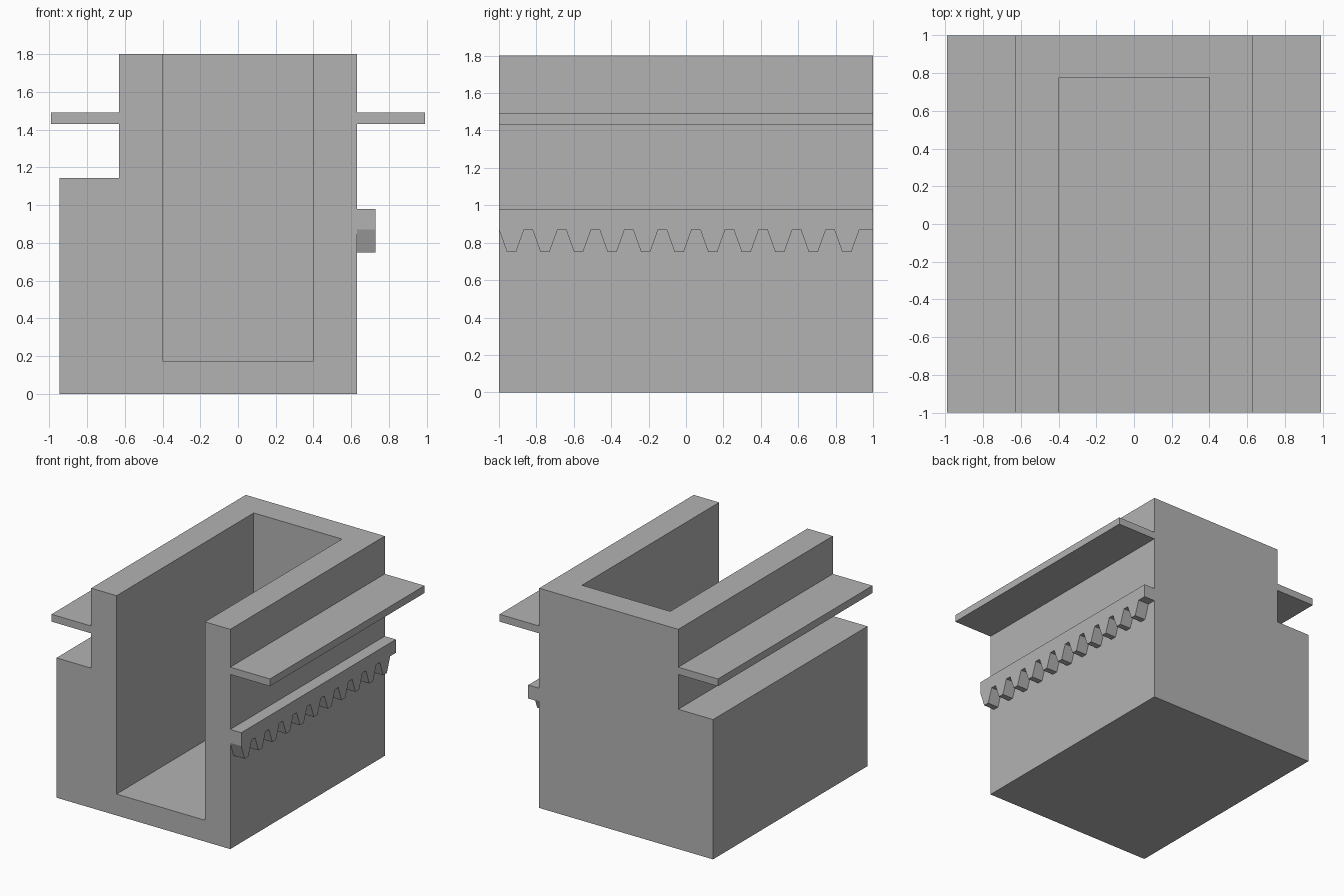
import bpy
import bmesh
from mathutils import Vector

if "Cube" in bpy.data.objects:
    bpy.data.objects.remove(bpy.data.objects["Cube"], do_unlink=True)

GREY = (0.45, 0.45, 0.45, 1)
grey = bpy.data.materials.new("plain grey")
grey.use_nodes = True
grey.diffuse_color = GREY
grey.node_tree.nodes["Principled BSDF"].inputs["Base Color"].default_value = GREY


def extrude_profile(name, points, direction):
    """Flat-faced solid from a closed outline swept along a direction."""
    bm = bmesh.new()
    face = bm.faces.new([bm.verts.new(p) for p in points])
    swept = bmesh.ops.extrude_face_region(bm, geom=[face])
    verts = [v for v in swept["geom"] if isinstance(v, bmesh.types.BMVert)]
    bmesh.ops.translate(bm, verts=verts, vec=Vector(direction))
    bmesh.ops.recalc_face_normals(bm, faces=bm.faces)
    mesh = bpy.data.meshes.new(name)
    bm.to_mesh(mesh)
    bm.free()
    mesh.materials.append(grey)
    obj = bpy.data.objects.new(name, mesh)
    bpy.context.collection.objects.link(obj)
    return obj


# Housing: full-length section with two side flanges and a step on the right
WALL, FLANGE, STEP = 0.63, 0.99, 0.945
TOP, FLANGE_LOW, FLANGE_HIGH, STEP_TOP = 1.8, 1.43, 1.49, 1.145
section = [
    (-STEP, 0), (WALL, 0),
    (WALL, FLANGE_LOW), (FLANGE, FLANGE_LOW), (FLANGE, FLANGE_HIGH), (WALL, FLANGE_HIGH),
    (WALL, TOP), (-WALL, TOP),
    (-WALL, FLANGE_HIGH), (-FLANGE, FLANGE_HIGH), (-FLANGE, FLANGE_LOW), (-WALL, FLANGE_LOW),
    (-WALL, STEP_TOP), (-STEP, STEP_TOP),
]
housing = extrude_profile("housing", [(x, -1, z) for x, z in section], (0, 2, 0))

# Channel open at the top and front, closed at the back
channel = [(-0.4, 0.175), (0.4, 0.175), (0.4, 2), (-0.4, 2)]
cutter = extrude_profile("channel_cutter", [(x, -1.2, z) for x, z in channel], (0, 1.975, 0))
cutter.hide_render = True
cutter.hide_set(True)
cut = housing.modifiers.new("channel", "BOOLEAN")
cut.operation = "DIFFERENCE"
cut.solver = "EXACT"
cut.object = cutter

# Toothed rack along the left wall, teeth pointing down
ROOT, TIP, PITCH = 0.87, 0.75, 0.1793
teeth = []
for i in range(11):
    y = -0.933 + i * PITCH
    teeth += [(y - 0.067, ROOT), (y - 0.024, TIP), (y + 0.024, TIP), (y + 0.067, ROOT)]
outline = teeth + [(1, ROOT), (1, 0.98), (-1, 0.98)]
extrude_profile("rack", [(WALL, y, z) for y, z in outline], (0.1, 0, 0))
